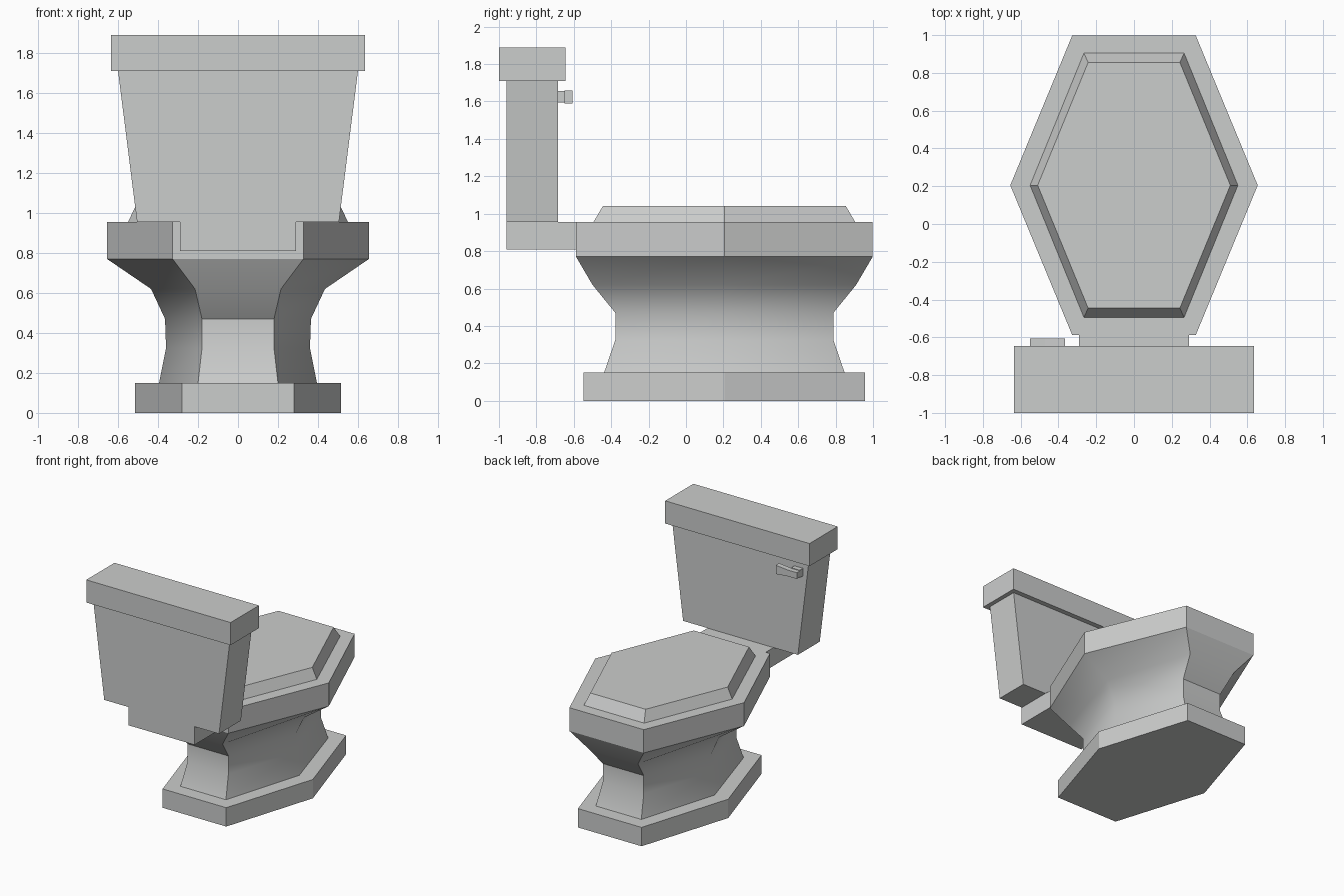
import bpy
import bmesh
import math

if "Cube" in bpy.data.objects:
    bpy.data.objects.remove(bpy.data.objects["Cube"], do_unlink=True)

# One ceramic colour for everything
COLOUR = (0.60, 0.61, 0.605, 1.0)
ceramic = bpy.data.materials.new("grey ceramic")
ceramic.use_nodes = True
ceramic.diffuse_color = COLOUR
ceramic.node_tree.nodes["Principled BSDF"].inputs["Base Color"].default_value = COLOUR

BOWL_Y = 0.205  # centre of the bowl along y


def loft(name, rings):
    """Closed solid through a stack of rings with equal point counts."""
    bm = bmesh.new()
    loops = [[bm.verts.new(p) for p in ring] for ring in rings]
    n = len(loops[0])
    for low, high in zip(loops, loops[1:]):
        for i in range(n):
            j = (i + 1) % n
            bm.faces.new((low[i], low[j], high[j], high[i]))
    bm.faces.new(loops[0][::-1])
    bm.faces.new(loops[-1])
    bmesh.ops.recalc_face_normals(bm, faces=bm.faces)
    mesh = bpy.data.meshes.new(name)
    bm.to_mesh(mesh)
    bm.free()
    mesh.materials.append(ceramic)
    obj = bpy.data.objects.new(name, mesh)
    bpy.context.collection.objects.link(obj)
    return obj


def hexagon(z, mid, end, length):
    """Long hexagon: half width at the middle, at the ends, half length."""
    pts = [(mid, 0), (end, length), (-end, length),
           (-mid, 0), (-end, -length), (end, -length)]
    return [(x, BOWL_Y + y, z) for x, y in pts]


def rectangle(z, x0, x1, y0, y1):
    return [(x0, y0, z), (x1, y0, z), (x1, y1, z), (x0, y1, z)]


def box(name, x0, x1, y0, y1, z0, z1):
    return loft(name, [rectangle(z, x0, x1, y0, y1) for z in (z0, z1)])


# Foot plate, waisted pedestal, rim and bevelled lid
loft("foot_plate", [hexagon(0, 0.515, 0.28, 0.753),
                    hexagon(0.15, 0.515, 0.28, 0.753)])
pedestal = loft("pedestal", [
    hexagon(0.15, 0.395, 0.20, 0.643),
    hexagon(0.325, 0.36, 0.18, 0.583),
    hexagon(0.47, 0.365, 0.18, 0.583),
    hexagon(0.62, 0.435, 0.215, 0.705),
    hexagon(0.77, 0.655, 0.327, 0.793)])
loft("rim", [hexagon(0.77, 0.655, 0.327, 0.793),
             hexagon(0.955, 0.655, 0.327, 0.793)])
loft("seat_lid", [hexagon(0.955, 0.55, 0.265, 0.70),
                  hexagon(1.04, 0.51, 0.243, 0.65)])

# Pedestal is smooth between its sharp corners
bpy.ops.object.select_all(action='DESELECT')
pedestal.select_set(True)
bpy.context.view_layer.objects.active = pedestal
bpy.ops.object.shade_smooth_by_angle(angle=math.radians(35))

# Shelf behind the rim, tapered tank and its cover
box("tank_shelf", -0.29, 0.29, -0.96, -0.585, 0.81, 0.955)
loft("tank", [rectangle(0.955, -0.505, 0.505, -0.96, -0.685),
              rectangle(1.71, -0.60, 0.60, -0.96, -0.685)])
box("tank_cover", -0.635, 0.635, -1.0, -0.645, 1.71, 1.89)

# Flush handle: stem against the tank with a tapered lever across it
box("handle_stem", -0.55, -0.475, -0.69, -0.645, 1.595, 1.655)
loft("handle_lever", [
    [(x, -0.65, 1.625 - h), (x, -0.607, 1.625 - h),
     (x, -0.607, 1.625 + h), (x, -0.65, 1.625 + h)]
    for x, h in ((-0.55, 0.025), (-0.47, 0.025), (-0.365, 0.035))])
